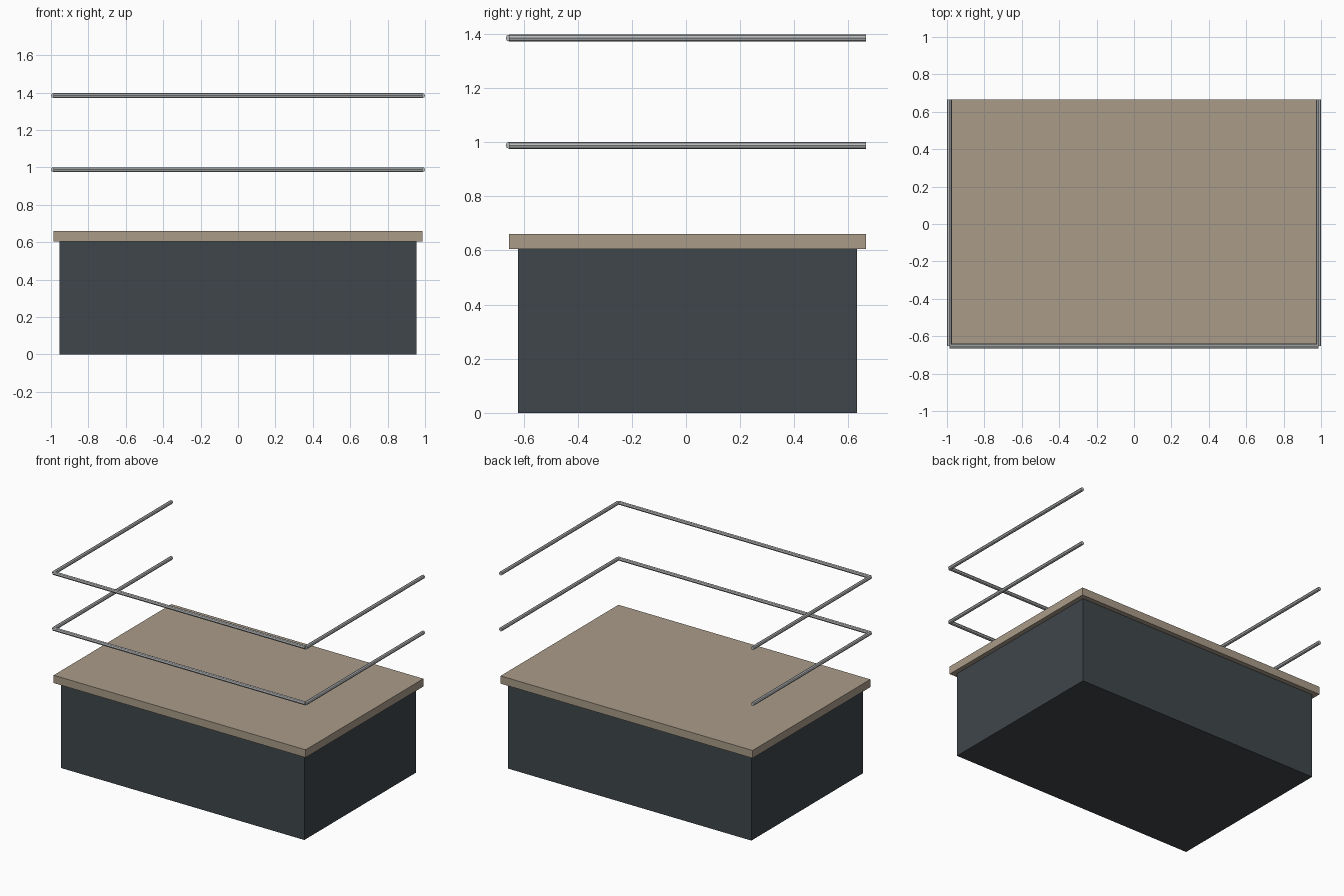
import bpy
import math

if "Cube" in bpy.data.objects:
    bpy.data.objects.remove(bpy.data.objects["Cube"])


def material(name, color):
    m = bpy.data.materials.new(name)
    m.diffuse_color = (*color, 1)
    m.use_nodes = True
    m.node_tree.nodes["Principled BSDF"].inputs["Base Color"].default_value = m.diffuse_color
    return m


wood = material("tan_deck", (0.40, 0.33, 0.25))
dark = material("charcoal", (0.05, 0.061, 0.07))
steel = material("grey_metal", (0.48, 0.49, 0.50))


def box(name, lo, hi, mat):
    bpy.ops.mesh.primitive_cube_add(size=1, location=[(a + b) / 2 for a, b in zip(lo, hi)])
    ob = bpy.context.object
    ob.name = name
    ob.scale = [b - a for a, b in zip(lo, hi)]
    bpy.ops.object.transform_apply(location=False, rotation=False, scale=True)
    ob.data.materials.append(mat)


def rail(name, center, length, rotation):
    bpy.ops.mesh.primitive_cylinder_add(vertices=8, radius=0.0128, depth=length,
                                        location=center, rotation=rotation)
    ob = bpy.context.object
    ob.name = name
    ob.data.materials.append(steel)


# Solid base and overhanging deck slab
box("base", (-0.954, -0.62, 0), (0.954, 0.631, 0.605), dark)
box("deck", (-0.987, -0.653, 0.605), (0.987, 0.665, 0.66), wood)

# Two levels of three-sided railing, open at the back
for level, z in (("lower", 0.988), ("upper", 1.384)):
    rail(level + "_front_rail", (0, -0.653, z), 1.974, (0, math.pi / 2, 0))
    for side, x in (("left", -0.987), ("right", 0.987)):
        rail(f"{level}_{side}_rail", (x, 0.006, z), 1.318, (math.pi / 2, 0, 0))
